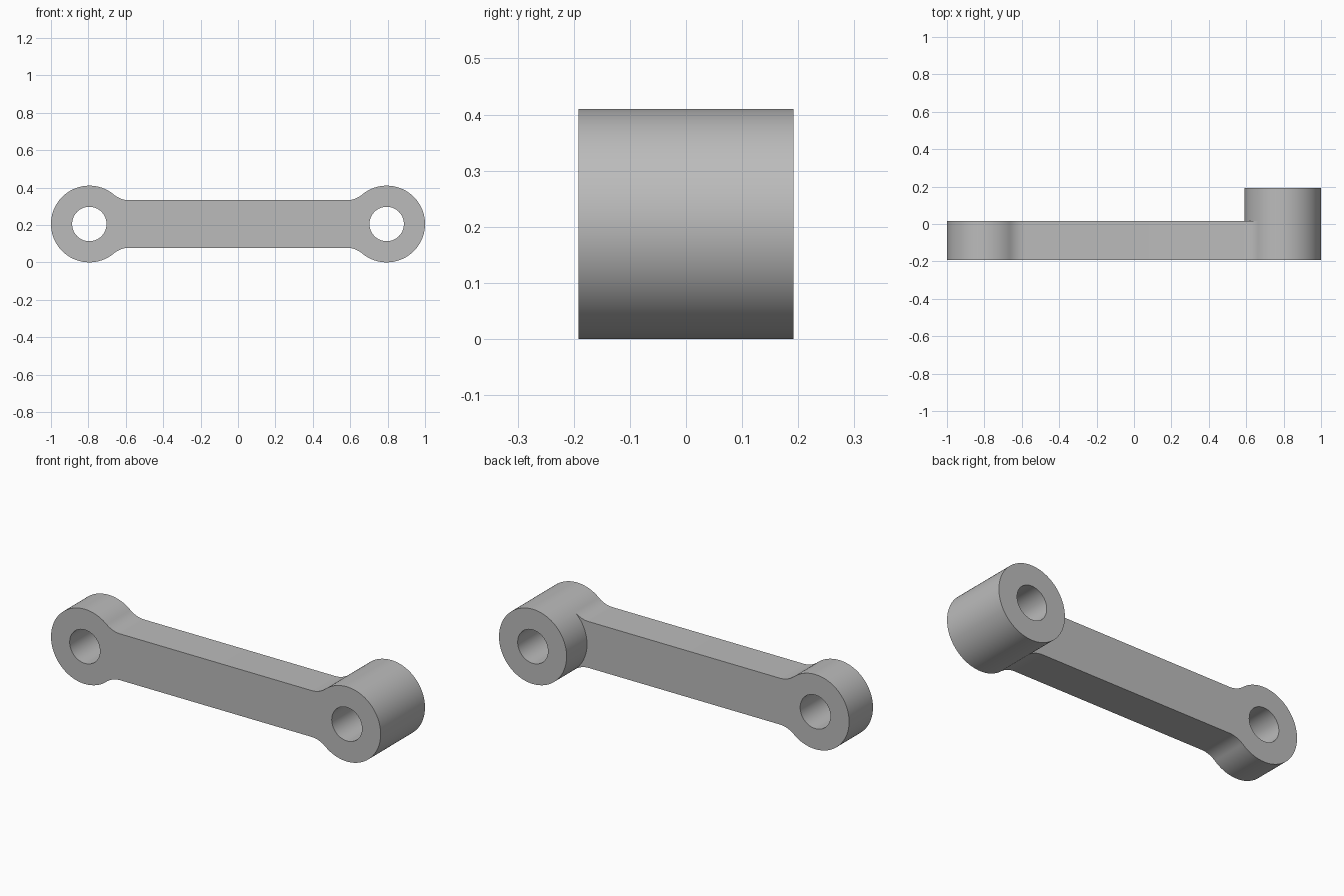
import bpy, bmesh
from math import sin, cos, pi, atan2, sqrt, radians

cube = bpy.data.objects.get("Cube")
if cube:
    bpy.data.objects.remove(cube, do_unlink=True)

EYE_X, MID_Z = 0.795, 0.205      # eye centres
EYE_R, HOLE_R = 0.205, 0.092
BAR_H, FILLET = 0.127, 0.13      # bar half height, neck fillet radius
FRONT, LINK_BACK, BOSS_BACK = -0.192, 0.015, 0.192


def arc(cx, cz, r, a0, a1, n):
    return [(cx + r * cos(a0 + (a1 - a0) * i / n),
             cz + r * sin(a0 + (a1 - a0) * i / n)) for i in range(n + 1)]


# Neck geometry: the fillet touches both the eye circle and the bar edge
fz = BAR_H + FILLET
dx = sqrt((EYE_R + FILLET) ** 2 - fz ** 2)
fx = EYE_X - dx
tangent = atan2(fz, -dx)

# Half profiles, with z measured from the link's centre line
outer = arc(EYE_X, 0, EYE_R, -tangent, tangent, 72)
inner = arc(EYE_X, 0, EYE_R, tangent, 2 * pi - tangent, 28)
top_neck = arc(fx, fz, FILLET, tangent - pi, -pi / 2, 12)
bottom_neck = [(x, -z) for x, z in reversed(top_neck)]


def flip(points):
    return [(-x, -z) for x, z in points]


hole = arc(EYE_X, 0, HOLE_R, 0, 2 * pi, 64)[:-1]
left_half = flip(bottom_neck[:-1] + outer + top_neck[1:])
outline = bottom_neck[:-1] + outer + top_neck[1:] + left_half
mid_outline = bottom_neck[:-1] + inner[::-1] + top_neck[1:] + left_half
boss = outer + inner[1:-1]

bm = bmesh.new()


def ring(points, y):
    return [bm.verts.new((x, y, z + MID_Z)) for x, z in points]


def wall(points, y0, y1):
    a, b = ring(points, y0), ring(points, y1)
    for i in range(len(a)):
        j = (i + 1) % len(a)
        bm.faces.new((a[i], a[j], b[j], b[i]))


def cap(loops, y):
    edges = []
    for points in loops:
        v = ring(points, y)
        edges += [bm.edges.new((v[i - 1], v[i])) for i in range(len(v))]
    bmesh.ops.triangle_fill(bm, use_beauty=True, use_dissolve=False,
                            edges=edges, normal=(0, -1, 0))


# Flat faces: link front, link back around the boss, boss end
cap([outline, hole, flip(hole)], FRONT)
cap([mid_outline, flip(hole)], LINK_BACK)
cap([boss, hole], BOSS_BACK)

# Side walls and bores
wall(outline, FRONT, LINK_BACK)
wall(boss, LINK_BACK, BOSS_BACK)
wall(flip(hole), FRONT, LINK_BACK)
wall(hole, FRONT, BOSS_BACK)

bmesh.ops.remove_doubles(bm, verts=bm.verts, dist=0.0001)
bmesh.ops.recalc_face_normals(bm, faces=bm.faces)
mesh = bpy.data.meshes.new("link_arm")
bm.to_mesh(mesh)
bm.free()

# Single grey finish
grey = bpy.data.materials.new("plain_grey")
grey.use_nodes = True
color = (0.5, 0.5, 0.5, 1)
grey.diffuse_color = color
grey.node_tree.nodes["Principled BSDF"].inputs["Base Color"].default_value = color
mesh.materials.append(grey)

link = bpy.data.objects.new("link_arm", mesh)
bpy.context.collection.objects.link(link)
bpy.ops.object.select_all(action='DESELECT')
link.select_set(True)
bpy.context.view_layer.objects.active = link
bpy.ops.object.shade_smooth_by_angle(angle=radians(30))
